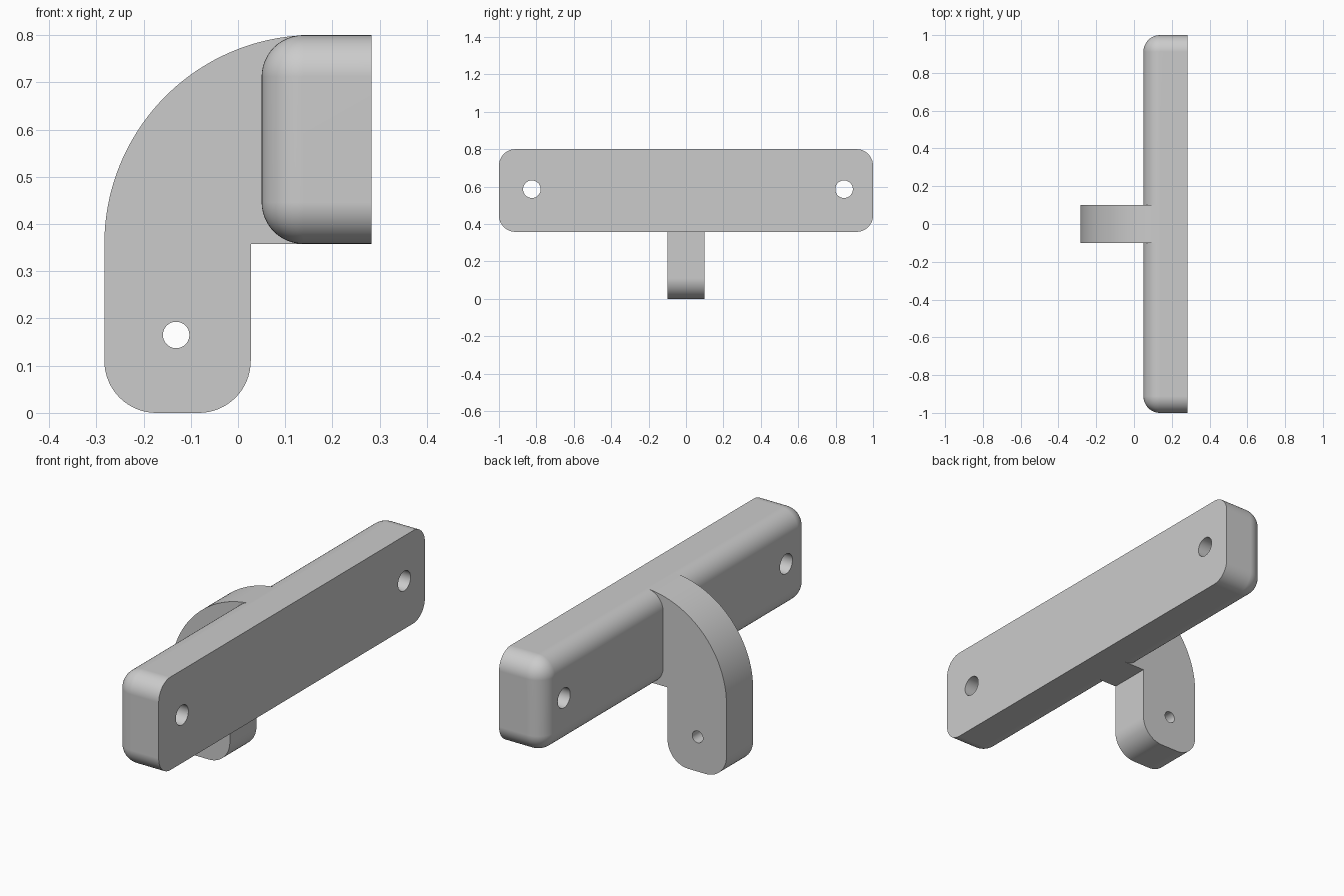
import bpy, bmesh
from math import sin, cos, pi, radians
from mathutils import Matrix, Vector

if "Cube" in bpy.data.objects:
    bpy.data.objects.remove(bpy.data.objects["Cube"])

grey = bpy.data.materials.new("plain grey")
grey.use_nodes = True
grey.diffuse_color = (0.6, 0.6, 0.6, 1)
grey.node_tree.nodes["Principled BSDF"].inputs["Base Color"].default_value = grey.diffuse_color

BACK, FACE = 0.283, 0.05        # bar extent in x
BASE, TOP = 0.358, 0.8          # bar extent in z
ROUND = 0.088


def make_object(name, bm):
    bmesh.ops.recalc_face_normals(bm, faces=bm.faces)
    mesh = bpy.data.meshes.new(name)
    bm.to_mesh(mesh)
    bm.free()
    mesh.materials.append(grey)
    obj = bpy.data.objects.new(name, mesh)
    bpy.context.collection.objects.link(obj)
    return obj


def drill(obj, centre, radius, axis):
    """Cut a round through-hole along the given axis."""
    bm = bmesh.new()
    turn = Matrix.Rotation(pi / 2, 4, "Y" if axis == "X" else "X")
    bmesh.ops.create_cone(bm, cap_ends=True, segments=48, radius1=radius,
                          radius2=radius, depth=1,
                          matrix=Matrix.Translation(centre) @ turn)
    cutter = make_object("hole_cutter", bm)
    cutter.hide_render = True
    mod = obj.modifiers.new("hole", "BOOLEAN")
    mod.operation, mod.solver, mod.object = "DIFFERENCE", "EXACT", cutter
    bpy.context.view_layer.objects.active = obj
    bpy.ops.object.modifier_apply(modifier=mod.name)
    bpy.data.objects.remove(cutter)


def smooth(obj):
    bpy.ops.object.select_all(action="DESELECT")
    obj.select_set(True)
    bpy.context.view_layer.objects.active = obj
    bpy.ops.object.shade_smooth_by_angle(angle=radians(30))
    obj.modifiers.new("even_normals", "WEIGHTED_NORMAL").keep_sharp = True


def arc(cx, cz, r, start, end, steps):
    angles = [radians(start + (end - start) * i / steps) for i in range(steps + 1)]
    return [(cx + r * cos(a), cz + r * sin(a)) for a in angles]


# Crossbar: block with rounded ends and rounded face, flat at the back
bm = bmesh.new()
size = Vector((BACK - FACE, 2, TOP - BASE))
middle = Vector(((BACK + FACE) / 2, 0, (TOP + BASE) / 2))
bmesh.ops.create_cube(bm, size=1)
bmesh.ops.scale(bm, vec=size, verts=bm.verts)
bmesh.ops.translate(bm, vec=middle, verts=bm.verts)
edges = [e for e in bm.edges if any(v.co.x < middle.x for v in e.verts)]
bmesh.ops.bevel(bm, geom=edges, offset=ROUND, segments=12, profile=0.5,
                affect="EDGES", clamp_overlap=True)
crossbar = make_object("crossbar", bm)
for y in (-0.824, 0.845):
    drill(crossbar, (middle.x, y, 0.586), 0.047, "X")
smooth(crossbar)

# Arm: curved hook profile running into the bar, with a rounded foot
left, right, foot = -0.283, 0.027, 0.11
sweep = TOP - BASE
join = FACE + ROUND
profile = [p for p in arc(left + sweep, BASE, sweep, 180, 90, 48) if p[0] < join]
profile += [(join, TOP - 0.0005), (join, BASE), (right, BASE)]
profile += arc(right - foot, foot, foot, 0, -90, 16)
profile += arc(left + foot, foot, foot, -90, -180, 16)
bm = bmesh.new()
side = bm.faces.new([bm.verts.new((x, -0.1, z)) for x, z in profile])
extruded = bmesh.ops.extrude_face_region(bm, geom=[side])["geom"]
bmesh.ops.translate(bm, vec=(0, 0.2, 0),
                    verts=[v for v in extruded if isinstance(v, bmesh.types.BMVert)])
arm = make_object("hook_arm", bm)
drill(arm, (-0.131, 0, 0.165), 0.028, "Y")
smooth(arm)
